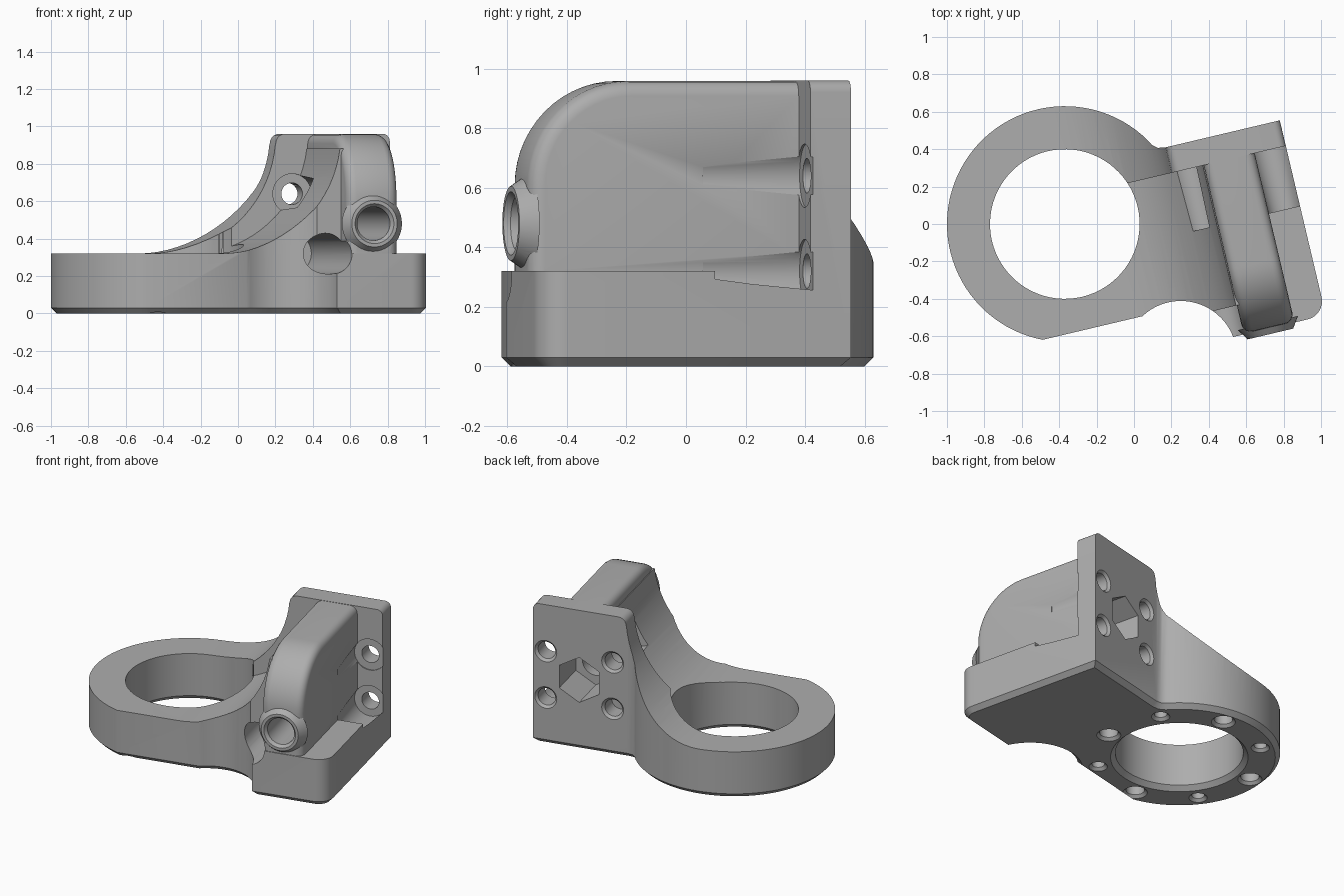
import bpy, bmesh, math
from mathutils import Matrix, Vector
from mathutils.geometry import intersect_point_line

cube = bpy.data.objects.get("Cube")
if cube:
    bpy.data.objects.remove(cube, do_unlink=True)

TURN = math.radians(13.3)      # the clamp block is turned against the ring
RING = (-0.36, 0.085)          # ring centre in the block's own frame
MID, AXIS_Z = 0.575, 0.48      # centre line of the block


def arc(cx, cy, r, a0, a1, n):
    return [(cx + r * math.cos(math.radians(a0 + (a1 - a0) * i / n)),
             cy + r * math.sin(math.radians(a0 + (a1 - a0) * i / n))) for i in range(n + 1)]


def make(name, bm):
    bmesh.ops.recalc_face_normals(bm, faces=bm.faces[:])
    mesh = bpy.data.meshes.new(name)
    bm.to_mesh(mesh)
    bm.free()
    ob = bpy.data.objects.new(name, mesh)
    bpy.context.collection.objects.link(ob)
    return ob


def prism(points, low, high, axis):
    """Extrude a 2D outline along z, y or x."""
    place = {"z": lambda p, q, h: (p, q, h),
             "y": lambda p, q, h: (p, h, q),
             "x": lambda p, q, h: (h, p, q)}[axis]
    bm = bmesh.new()
    face = bm.faces.new([bm.verts.new(place(p, q, low)) for p, q in points])
    new = bmesh.ops.extrude_face_region(bm, geom=[face])["geom"]
    shift = Vector(place(0, 0, high - low))
    bmesh.ops.translate(bm, vec=shift, verts=[g for g in new if isinstance(g, bmesh.types.BMVert)])
    bmesh.ops.recalc_face_normals(bm, faces=bm.faces[:])
    return bm


def cone(r0, r1, x, z_or_y, start, end, axis="y", sides=40):
    """Cylinder or cone running along y (or z) from start to end."""
    bm = bmesh.new()
    mid = (start + end) / 2
    if axis == "y":
        matrix = Matrix.Translation((x, mid, z_or_y)) @ Matrix.Rotation(-math.pi / 2, 4, "X")
    else:
        matrix = Matrix.Translation((x, z_or_y, mid))
    bmesh.ops.create_cone(bm, cap_ends=True, segments=sides, radius1=r0, radius2=r1,
                          depth=end - start, matrix=matrix)
    return make("cutter", bm)


def combine(target, tool, operation):
    mod = target.modifiers.new("combine", "BOOLEAN")
    mod.operation, mod.solver, mod.object = operation, "EXACT", tool
    bpy.context.view_layer.objects.active = target
    bpy.ops.object.modifier_apply(modifier=mod.name)
    bpy.data.objects.remove(tool, do_unlink=True)


# Footprint: round ring, straight front edge, hollow neck, block
outline = arc(*RING, 0.63, 32, 245.9, 56)
outline += arc(0.08, -0.75, 0.30, 120, 7.7, 20)
outline += arc(0.786, -0.61, 0.10, -90, 0, 8)
outline += [(0.886, 0.36), (0.25, 0.36), (0.215, 0.368), (0.19, 0.39)]

bm = prism(outline, 0, 1.05, "z")
rim = [e for e in bm.edges if all(abs(v.co.z) < 1e-5 for v in e.verts)]
bmesh.ops.bevel(bm, geom=rim, offset=0.03, segments=1, affect="EDGES", clamp_overlap=False)
body = make("bracket_body", bm)

# Heights: flat base, sweep up to the rib, sweep up to the rear plate
heights = make("heights", prism([(-1.2, -0.1), (1.2, -0.1), (1.2, 0.32), (-1.2, 0.32)], -1, 1, "y"))
rib_sweep = [(-0.205, 0.1), (0.5, 0.1), (0.5, 0.88)] + arc(-0.205, 0.96, 0.64, -7, -90, 18)
plate_sweep = [(-0.38, 0.1), (1, 0.1), (1, 0.9), (0.887, 0.915)]
plate_sweep += arc(0.846, 0.92, 0.04, 0, 90, 5) + arc(0.31, 0.91, 0.05, 90, 180, 5)
plate_sweep += arc(-0.38, 0.96, 0.64, -5, -90, 18)
combine(heights, make("rib_sweep", prism(rib_sweep, -0.55, 0.225, "y")), "UNION")
combine(heights, make("plate_sweep", prism(plate_sweep, 0.22, 1, "y")), "UNION")
combine(body, heights, "INTERSECT")

# Upright rib with a rounded front and soft edges
side = [(0.3, 0.1), (0.3, 0.958)] + arc(-0.355, 0.608, 0.35, 90, 180, 14) + [(-0.705, 0.1)]
bm = prism(side, 0.435, 0.715, "x")
soft = [e for e in bm.edges if abs(e.verts[0].co.x - e.verts[1].co.x) < 1e-5
        and e.verts[0].co.z + e.verts[1].co.z > 0.5
        and e.verts[0].co.y + e.verts[1].co.y < 0.55]
bmesh.ops.bevel(bm, geom=soft, offset=0.05, segments=4, profile=0.5, affect="EDGES", clamp_overlap=False)
combine(body, make("rib", bm), "UNION")

# Screw boss on the front of the rib
combine(body, cone(0.125, 0.165, MID, AXIS_Z, -0.74, -0.68), "UNION")

# Clamp bore with front lead-in and hexagonal nut pocket behind
cuts = [cone(0.09, 0.09, MID, AXIS_Z, -0.9, 0.2),
        cone(0.115, 0.09, MID, AXIS_Z, -0.75, -0.72),
        cone(0.155, 0.155, MID, AXIS_Z, 0.08, 0.5, sides=6)]

# Four plate bolts with countersinks and tool clearances
for sx in (-1, 1):
    for z in (0.32, 0.64):
        x = MID + sx * 0.225
        cuts.append(cone(0.058, 0.058, x, z, 0.1, 0.5))
        cuts.append(cone(0.056, 0.08, x, z, 0.342, 0.366))
        if sx < 0 and z < 0.5:
            cuts.append(cone(0.11, 0.107, x, z, -1, 0.228))
        else:
            cuts.append(cone(0.09, 0.107, x, z, -0.11, 0.228))

# Ring opening and the eight blind holes underneath
cuts.append(cone(0.40, 0.40, *RING, -0.2, 1.2, "z", 72))
cuts.append(cone(0.44, 0.395, *RING, -0.01, 0.035, "z", 72))
for i in range(8):
    a = math.radians(-8 + 45 * i) - TURN
    x, y = RING[0] + 0.52 * math.cos(a), RING[1] + 0.52 * math.sin(a)
    r = 0.04 if i % 2 else 0.058
    cuts.append(cone(r, r, x, y, -0.1, 0.16, "z", 24))
    cuts.append(cone(r + 0.024, r - 0.002, x, y, -0.006, 0.02, "z", 24))
for cut in cuts:
    combine(body, cut, "DIFFERENCE")

# Soft upper rim along the footprint
loop = [Vector((p, q, 0)) for p, q in outline]


def on_outline(co):
    flat = Vector((co.x, co.y, 0))
    for a, b in zip(loop, loop[1:] + loop[:1]):
        near, t = intersect_point_line(flat, a, b)
        near = a if t < 0 else b if t > 1 else near
        if (near - flat).length < 0.003:
            return True
    return False


def is_rim(e):
    if len(e.link_faces) != 2 or not e.is_convex or e.calc_face_angle(0) < 0.6:
        return False
    mid = (e.verts[0].co + e.verts[1].co) / 2
    steep, level = sorted(f.normal.z for f in e.link_faces)
    if mid.z < 0.3 or abs(steep) > 0.05 or level < 0.08:
        return False
    if mid.z > 0.33 and mid.x > 0.3 and mid.y < 0.3:
        return False
    return all(on_outline(v.co) for v in e.verts)


def bounds(bm):
    return [f(v.co[i] for v in bm.verts) for i in range(3) for f in (min, max)]


bm = bmesh.new()
bm.from_mesh(body.data)
bmesh.ops.remove_doubles(bm, verts=bm.verts[:], dist=0.0015)
bm.normal_update()
trial = bm.copy()
bmesh.ops.bevel(trial, geom=[e for e in trial.edges if is_rim(e)], offset=0.032, segments=3,
                profile=0.5, affect="EDGES", clamp_overlap=False)
same_box = all(abs(a - b) < 0.01 for a, b in zip(bounds(bm), bounds(trial)))
if same_box and abs(trial.calc_volume() / bm.calc_volume() - 1) < 0.03:
    bm, trial = trial, bm
trial.free()
bm.transform(Matrix.Rotation(TURN, 4, "Z"))
bm.to_mesh(body.data)
bm.free()

# Plain grey finish
grey = bpy.data.materials.new("plain_grey")
grey.use_nodes = True
colour = (0.42, 0.42, 0.42, 1)
grey.diffuse_color = colour
grey.node_tree.nodes["Principled BSDF"].inputs["Base Color"].default_value = colour
body.data.materials.clear()
body.data.materials.append(grey)
for poly in body.data.polygons:
    poly.material_index = 0

bpy.ops.object.select_all(action="DESELECT")
body.select_set(True)
bpy.context.view_layer.objects.active = body
bpy.ops.object.shade_smooth_by_angle(angle=math.radians(30))
